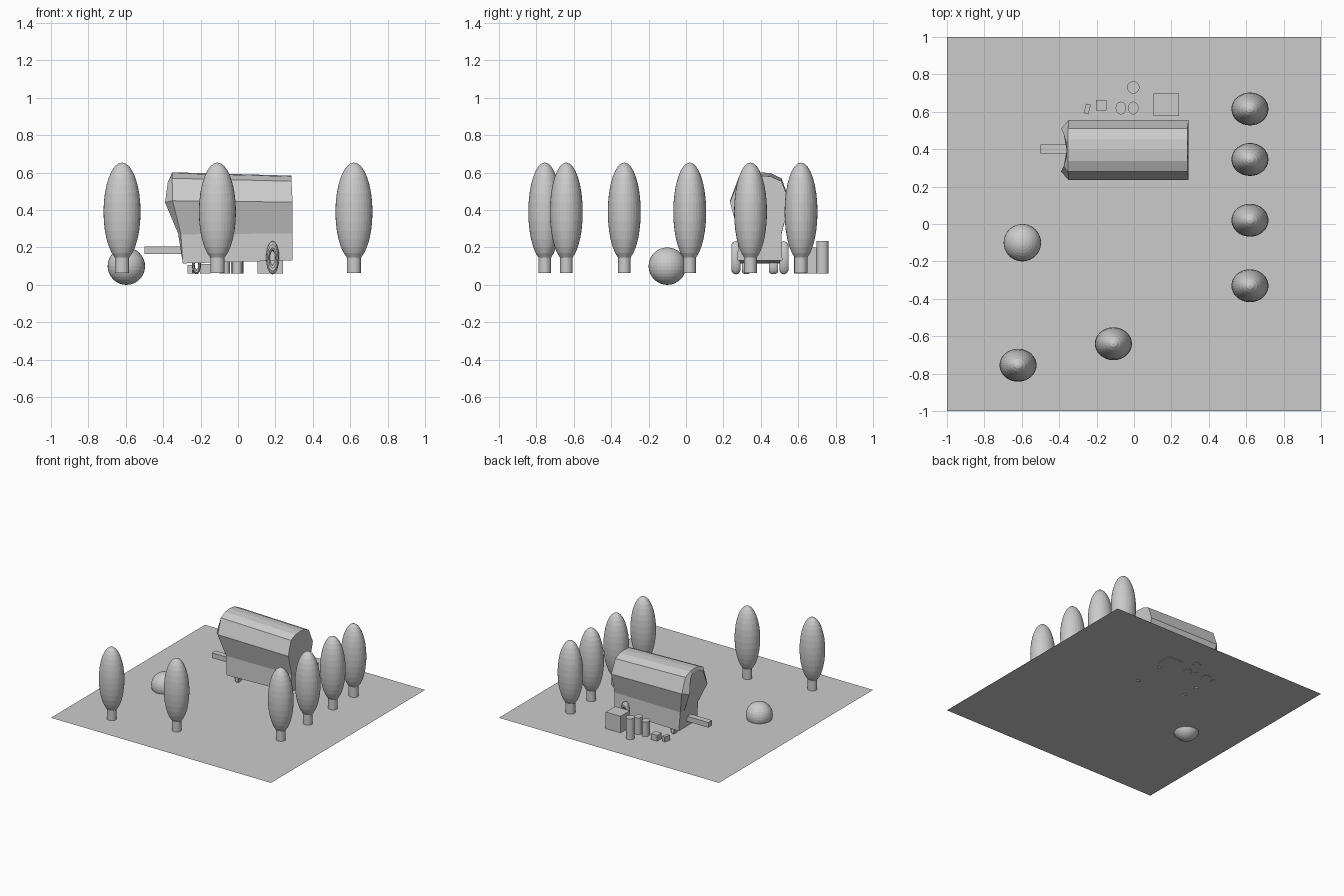
import bpy, bmesh, math
from mathutils import Matrix

cube = bpy.data.objects.get("Cube")
if cube:
    bpy.data.objects.remove(cube)

grey = bpy.data.materials.new("plain grey")
grey.use_nodes = True
GREY = (0.6, 0.6, 0.6, 1)
grey.diffuse_color = GREY
grey.node_tree.nodes["Principled BSDF"].inputs["Base Color"].default_value = GREY

GROUND = 0.064
MID_Y = 0.395


def finish(name, bm, loc=(0, 0, 0), turn=0):
    mesh = bpy.data.meshes.new(name)
    bmesh.ops.recalc_face_normals(bm, faces=bm.faces)
    bm.to_mesh(mesh)
    bm.free()
    mesh.materials.append(grey)
    obj = bpy.data.objects.new(name, mesh)
    obj.location = loc
    obj.rotation_euler.z = turn
    bpy.context.collection.objects.link(obj)
    return obj


def ball(name, loc, size):
    bm = bmesh.new()
    bmesh.ops.create_uvsphere(bm, u_segments=32, v_segments=16, radius=1,
                              matrix=Matrix.Diagonal((*size, 1)))
    return finish(name, bm, loc)


def post(name, x, y, rx, ry, z0, z1):
    bm = bmesh.new()
    bmesh.ops.create_cone(bm, cap_ends=True, segments=32, radius1=1, radius2=1,
                          depth=1, matrix=Matrix.Diagonal((rx, ry, z1 - z0, 1)))
    return finish(name, bm, (x, y, (z0 + z1) / 2))


def box(name, loc, size, turn=0):
    bm = bmesh.new()
    bmesh.ops.create_cube(bm, size=1, matrix=Matrix.Diagonal((*size, 1)))
    return finish(name, bm, loc, turn)


def wheel(name, loc, rx, rz, thick):
    # Oval ring standing upright, axle along y
    bm = bmesh.new()
    n, m = 32, 10
    rings = []
    for i in range(n):
        a = math.tau * i / n
        ring = []
        for j in range(m):
            b = math.tau * j / m
            r = 0.7 + 0.3 * math.cos(b)
            ring.append(bm.verts.new((rx * r * math.cos(a),
                                      thick / 2 * math.sin(b),
                                      rz * r * math.sin(a))))
        rings.append(ring)
    for i in range(n):
        p, q = rings[i], rings[(i + 1) % n]
        for j in range(m):
            k = (j + 1) % m
            bm.faces.new((p[j], p[k], q[k], q[j]))
    return finish(name, bm, loc)


# Ground sheet
bm = bmesh.new()
bmesh.ops.create_grid(bm, x_segments=1, y_segments=1, size=1)
finish("ground", bm, (0, 0, GROUND))

# Trees
for i, (x, y) in enumerate([(-0.62, -0.755), (-0.11, -0.64), (0.62, -0.33),
                            (0.62, 0.02), (0.62, 0.345), (0.62, 0.615)]):
    post(f"tree_trunk_{i}", x, y, 0.037, 0.034, GROUND, 0.2)
    ball(f"tree_crown_{i}", (x, y, 0.39), (0.099, 0.088, 0.264))

# Half-buried round boulder
ball("boulder", (-0.597, -0.1, 0.1), (0.1, 0.1, 0.1))

# Wagon body: half profile of (half width, height, front x, nose x)
half = [(0.12, 0.115, -0.295, -0.297), (0.115, 0.27, -0.305, -0.32),
        (0.16, 0.45, -0.35, -0.39), (0.115, 0.57, -0.352, -0.375),
        (0.058, 0.597, -0.353, -0.362)]
profile = half + [(0, 0.602, -0.353, -0.36)]
profile += [(-w, z, f, n) for w, z, f, n in reversed(half)]
bm = bmesh.new()
nose, front, rear = [], [], []
for w, z, f, n in profile:
    nose.append(bm.verts.new((n, MID_Y + 0.72 * w, 0.33 + (z - 0.33) * 0.92)))
    front.append(bm.verts.new((f, MID_Y + w, z)))
    rear.append(bm.verts.new((0.292 if z < 0.5 else 0.286, MID_Y + w,
                              0.345 + (z - 0.345) * 0.93)))
count = len(profile)
for a, b in ((nose, front), (front, rear)):
    for i in range(count):
        j = (i + 1) % count
        bm.faces.new((a[i], a[j], b[j], b[i]))
bm.faces.new(nose)
bm.faces.new(rear)
finish("wagon_body", bm)

# Wagon hitch and wheels
box("wagon_hitch", (-0.4, 0.4, 0.185), (0.2, 0.048, 0.042))
for side, s in (("right", -1), ("left", 1)):
    wheel(f"rear_wheel_{side}", (0.185, MID_Y + s * 0.128, 0.145), 0.035, 0.089, 0.05)
    wheel(f"front_wheel_{side}", (-0.222, MID_Y + s * 0.072, 0.105), 0.024, 0.048, 0.05)

# Goods stacked behind the wagon
box("crate", (0.173, 0.638, 0.13), (0.135, 0.122, 0.14))
box("small_crate", (-0.175, 0.635, 0.087), (0.055, 0.058, 0.05))
box("tilted_crate", (-0.25, 0.615, 0.083), (0.026, 0.052, 0.045), math.radians(-15))
post("tall_barrel", -0.004, 0.73, 0.033, 0.033, 0.06, 0.235)
post("barrel_left", -0.004, 0.62, 0.028, 0.034, 0.06, 0.2)
post("barrel_right", -0.07, 0.62, 0.028, 0.034, 0.06, 0.185)
